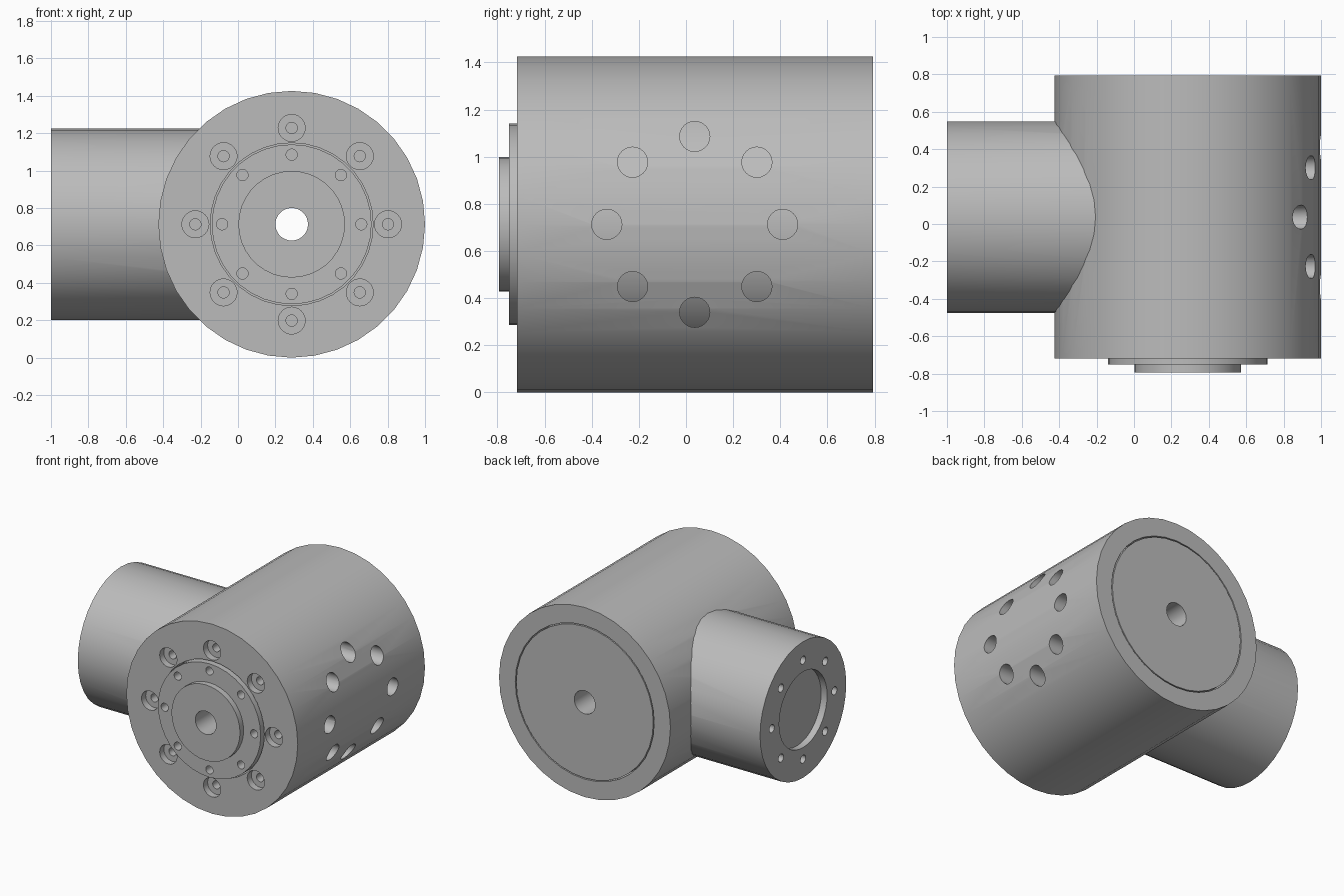
import bpy, bmesh, math
from mathutils import Vector

if "Cube" in bpy.data.objects:
    bpy.data.objects.remove(bpy.data.objects["Cube"])

X, Y = Vector((1, 0, 0)), Vector((0, 1, 0))
BODY = Vector((0.287, 0, 0.713))      # centre of the main barrel
ARM = Vector((0, 0.037, 0.713))       # centre line of the side arm
FRONT, BACK, FLANGE = -0.718, 0.793, -0.75

metal = bpy.data.materials.new("grey_metal")
metal.use_nodes = True
grey = (0.5, 0.5, 0.5, 1)
metal.diffuse_color = grey
metal.node_tree.nodes["Principled BSDF"].inputs["Base Color"].default_value = grey


def lathe(name, profile, centre, axis, segments=36, tube=False):
    """Spin (radius, position) pairs around an axis; a tube joins last to first."""
    turn = Vector((0, 0, 1)).rotation_difference(axis)
    bm = bmesh.new()
    rings = []
    for r, d in profile:
        angles = [2 * math.pi * i / segments for i in range(segments)]
        rings.append([bm.verts.new(centre + turn @ Vector((r * math.cos(a), r * math.sin(a), d)))
                      for a in angles])
    pairs = list(zip(rings, rings[1:]))
    if tube:
        pairs.append((rings[-1], rings[0]))
    else:
        bm.faces.new(rings[0])
        bm.faces.new(rings[-1])
    for a, b in pairs:
        for i in range(segments):
            j = (i + 1) % segments
            bm.faces.new((a[i], a[j], b[j], b[i]))
    bmesh.ops.recalc_face_normals(bm, faces=bm.faces)
    mesh = bpy.data.meshes.new(name)
    bm.to_mesh(mesh)
    bm.free()
    mesh.materials.append(metal)
    obj = bpy.data.objects.new(name, mesh)
    bpy.context.collection.objects.link(obj)
    return obj


def hole_circle(name, profile, centre, axis, radius):
    """Eight evenly spaced hole cutters around an axis."""
    side = X if axis == Y else Y
    up = Vector((0, 0, 1))
    angles = [math.pi / 4 * i for i in range(8)]
    return [lathe(name, profile, centre + radius * (side * math.cos(a) + up * math.sin(a)), axis, 24)
            for a in angles]


def combine(target, tools, operation):
    """Apply booleans, then remove the helper objects."""
    bpy.context.view_layer.objects.active = target
    for tool in tools:
        tool.hide_render = True
        mod = target.modifiers.new("cut", "BOOLEAN")
        mod.operation, mod.solver, mod.object = operation, "EXACT", tool
        bpy.ops.object.modifier_apply(modifier=mod.name)
        bpy.data.objects.remove(tool)


# Housing barrel with the side arm
housing = lathe("housing", [(0.713, FRONT), (0.713, BACK)], BODY, Y)
combine(housing, [lathe("side_arm", [(0.512, -1), (0.512, 0.2)], ARM, X)], "UNION")

# Stepped bore, bolt counterbores, side wall holes and the arm's end socket
cutters = [lathe("bore", [(0.435, -1), (0.435, -0.58), (0.578, -0.58), (0.578, 1)], BODY, Y)]
cutters += hole_circle("bolt_hole", [(0.072, -0.9), (0.072, FRONT + 0.05),
                                     (0.03, FRONT + 0.05), (0.03, FRONT + 0.12)], BODY, Y, 0.515)
cutters += hole_circle("wall_hole", [(0.064, 0.6), (0.064, 1.1)], ARM, X, 0.373)
cutters += [lathe("arm_socket", [(0.285, -1.1), (0.285, -0.95)], ARM, X)]
cutters += hole_circle("arm_hole", [(0.03, -1.1), (0.03, -0.9)], ARM, X, 0.372)
combine(housing, cutters, "DIFFERENCE")

# Inner rotor with stepped front flange, shaft hole and flange holes
rotor = lathe("rotor", [(0.087, -0.793), (0.285, -0.793), (0.285, FLANGE), (0.427, FLANGE),
                        (0.427, -0.57), (0.57, -0.57), (0.57, BACK), (0.087, BACK)],
              BODY, Y, tube=True)
combine(rotor, hole_circle("flange_hole", [(0.03, -0.9), (0.03, FLANGE + 0.1)], BODY, Y, 0.372),
        "DIFFERENCE")

# Smooth round walls, crisp rims
bpy.ops.object.select_all(action="DESELECT")
for obj in (housing, rotor):
    obj.select_set(True)
bpy.context.view_layer.objects.active = housing
bpy.ops.object.shade_smooth_by_angle(angle=math.radians(30))
